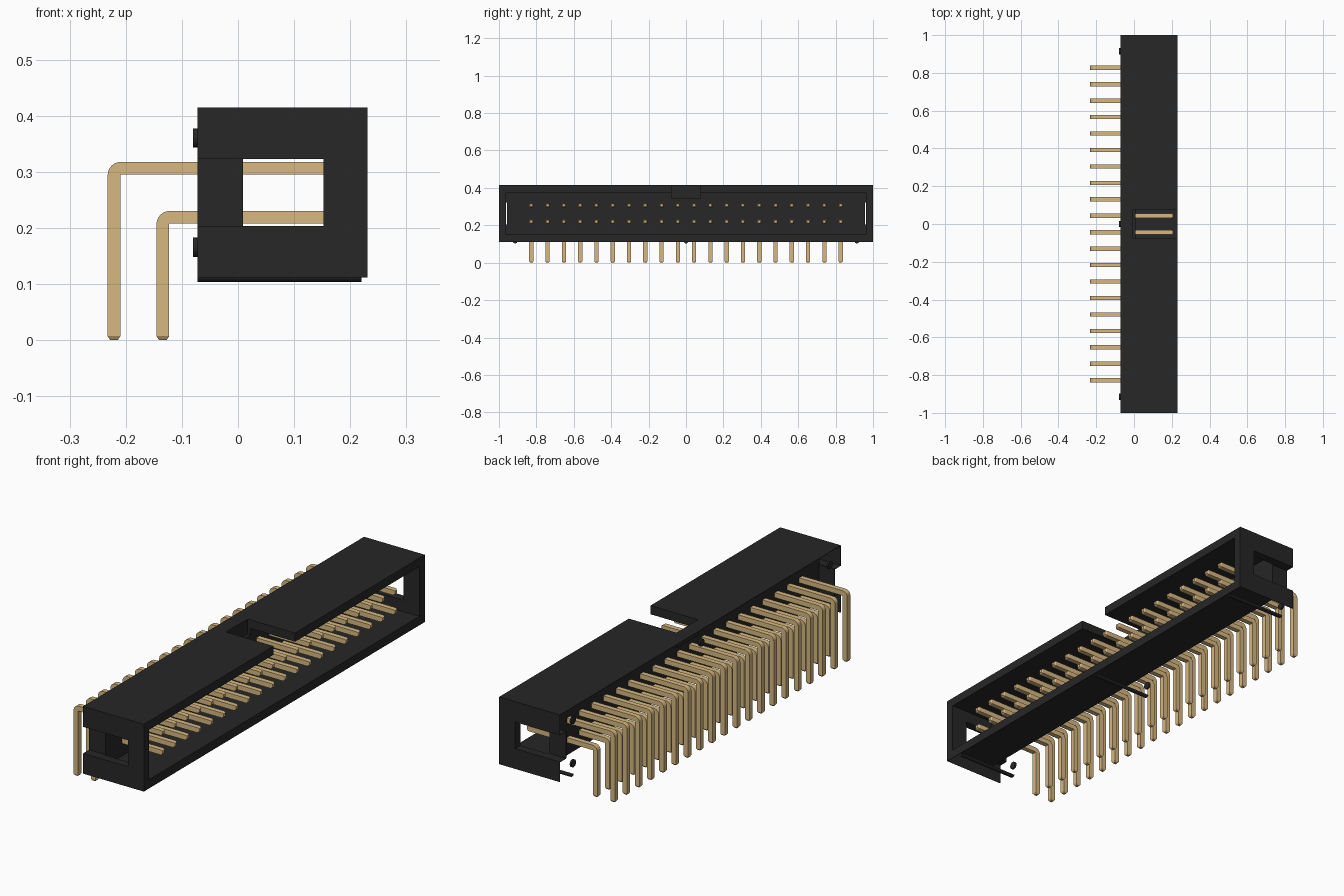
import bpy, bmesh, math
from mathutils import Vector

cube = bpy.data.objects.get("Cube")
if cube:
    bpy.data.objects.remove(cube, do_unlink=True)


def material(name, rgb, rough):
    m = bpy.data.materials.new(name)
    m.use_nodes = True
    m.diffuse_color = (*rgb, 1)
    bsdf = m.node_tree.nodes["Principled BSDF"]
    bsdf.inputs["Base Color"].default_value = (*rgb, 1)
    bsdf.inputs["Roughness"].default_value = rough
    return m


BLACK = material("black plastic", (0.020, 0.020, 0.020), 0.6)
GOLD = material("gold metal", (0.68, 0.48, 0.22), 0.5)


def add_object(name, mesh):
    ob = bpy.data.objects.new(name, mesh)
    bpy.context.collection.objects.link(ob)
    return ob


def finish(bm, name, mat):
    bmesh.ops.recalc_face_normals(bm, faces=bm.faces[:])
    mesh = bpy.data.meshes.new(name)
    bm.to_mesh(mesh)
    bm.free()
    mesh.materials.append(mat)
    return mesh


def prism(name, outline, axis, lo, hi):
    """Extrude a closed outline along x (yz points), y (xz points) or z (xy points)."""
    place = {"x": lambda a, b, t: (t, a, b),
             "y": lambda a, b, t: (a, t, b),
             "z": lambda a, b, t: (a, b, t)}[axis]
    bm = bmesh.new()
    face = bm.faces.new([bm.verts.new(place(a, b, lo)) for a, b in outline])
    ext = bmesh.ops.extrude_face_region(bm, geom=[face])
    verts = [g for g in ext["geom"] if isinstance(g, bmesh.types.BMVert)]
    bmesh.ops.translate(bm, verts=verts, vec=Vector(place(0, 0, hi - lo)))
    return add_object(name, finish(bm, name, BLACK))


def rect(a0, a1, b0, b1):
    return [(a0, b0), (a1, b0), (a1, b1), (a0, b1)]


def arc(cy, cz, ry, rz, a0, a1, n):
    angles = [math.radians(a0 + (a1 - a0) * i / n) for i in range(n + 1)]
    return [(cy + ry * math.cos(a), cz + rz * math.sin(a)) for a in angles]


# Main levels of the thin-skinned shroud, open at the rear and underneath
T = 0.002                       # skin thickness
X0, X1, WALL = -0.072, 0.231, 0.009        # rear edge, mouth, pin plate
Z0, FLOOR, ROOF, Z1 = 0.112, 0.152, 0.376, 0.415
SLOT0, SLOT1, SLOT_X = 0.203, 0.323, 0.152  # end slot bottom, top, front
IN, PANEL = 0.962, 0.957        # cavity ends, recessed slot panels
KEY, KEY_X, KEY_Z = 0.077, -0.006, 0.347    # polarising notch

# Outer skins: roof with key notch and the rim around the mouth
prism("roof", [(X0, -1), (X1, -1), (X1, -KEY), (KEY_X, -KEY), (KEY_X, KEY),
               (X1, KEY), (X1, 1), (X0, 1)], "z", Z1 - T, Z1)
prism("mouth_rim", [(KEY, Z1), (1, Z1), (1, Z0), (-1, Z0), (-1, Z1), (-KEY, Z1),
                    (-KEY, ROOF), (-IN, ROOF), (-IN, FLOOR), (IN, FLOOR), (IN, ROOF),
                    (KEY, ROOF)], "x", X1 - T, X1)

# Cavity skins: floor and pin plate, cut back beside the end slots
prism("cavity_floor", rect(WALL - T, X1, -IN, IN), "z", FLOOR - T, FLOOR)
half_plate = [(IN, FLOOR), (IN, SLOT0), (PANEL, SLOT0), (PANEL, SLOT1), (IN, SLOT1),
              (IN, ROOF), (KEY, ROOF), (KEY, KEY_Z)]
prism("pin_plate", half_plate + [(-y, z) for y, z in reversed(half_plate)],
      "x", WALL - T, WALL)

# Key notch pocket
prism("notch_back", rect(-KEY, KEY, KEY_Z, Z1), "x", KEY_X - T, KEY_X)
prism("notch_ledge", rect(KEY_X, WALL, -KEY, KEY), "z", KEY_Z - T, KEY_Z)
notch_side = [(KEY_X, KEY_Z), (WALL, KEY_Z), (WALL, ROOF), (X1, ROOF), (X1, Z1), (KEY_X, Z1)]


def c_outline(x0, x1, z0, z1):
    """Plate with a slot that opens towards its rear edge."""
    return [(x0, z0), (x1, z0), (x1, z1), (x0, z1), (x0, SLOT1),
            (SLOT_X, SLOT1), (SLOT_X, SLOT0), (x0, SLOT0)]


# Skins that repeat at both ends
for side, s in (("left", 1), ("right", -1)):
    def across(name, outline, y0, y1):
        prism(f"{name}_{side}", outline, "y", *sorted((s * y0, s * y1)))

    across("end_face", c_outline(X0, X1, Z0, Z1), 1 - T, 1)
    across("cavity_end", c_outline(WALL, X1, FLOOR, ROOF), IN, IN + T)
    across("slot_panel", rect(X0, WALL, SLOT0, SLOT1), PANEL - T, PANEL)
    across("notch_side", notch_side, KEY, KEY + T)
    prism("ceiling_" + side, rect(WALL - T, X1, s * KEY, s * IN), "z", ROOF, ROOF + T)
    ledge = [(X0, s * PANEL), (WALL, s * PANEL), (WALL, s * IN), (SLOT_X, s * IN),
             (SLOT_X, s), (X0, s)]
    prism("slot_sill_" + side, ledge, "z", SLOT0 - T, SLOT0)
    prism("slot_head_" + side, ledge, "z", SLOT1, SLOT1 + T)
    prism("slot_front_" + side, rect(s * IN, s, SLOT0, SLOT1), "x", SLOT_X, SLOT_X + T)

# Half-round stand-off ribs underneath and round pegs at the rear
for place, y in (("right", -0.914), ("centre", 0.0), ("left", 0.914)):
    prism("rib_" + place, arc(y, Z0, 0.012, 0.0085, 180, 360, 8), "x", X0, 0.22)
    for level, z in (("lower", 0.1655), ("upper", 0.3605)):
        prism(f"peg_{level}_{place}", arc(y, z, 0.017, 0.017, 0, 337.5, 15), "x", -0.08, X0)


def pin_mesh(name, x, z, w=0.0225, tip_x=0.208, taper=0.007):
    """Square right-angle pin: x, z are the centre lines of its two legs."""
    h, r = w / 2, 0.001                        # half width, inner bend radius
    t = 0.6 * h                                # half width at the tips
    cx, cz = x + h + r, z - h - r              # centre of the bend
    # each ring is (inner point, outer point, half width)
    rings = [((tip_x, z - t), (tip_x, z + t), t),
             ((tip_x - taper, z - h), (tip_x - taper, z + h), h)]
    for i in range(7):
        c, s = math.cos(math.radians(90 + 15 * i)), math.sin(math.radians(90 + 15 * i))
        rings.append(((cx + r * c, cz + r * s), (cx + (w + r) * c, cz + (w + r) * s), h))
    rings += [((x + h, taper), (x - h, taper), h), ((x + t, 0), (x - t, 0), t)]
    bm = bmesh.new()
    loops = []
    for (ix, iz), (ox, oz), d in rings:
        loops.append([bm.verts.new(p) for p in
                      ((ix, -d, iz), (ix, d, iz), (ox, d, oz), (ox, -d, oz))])
    for r0, r1 in zip(loops, loops[1:]):
        for k in range(4):
            n = (k + 1) % 4
            bm.faces.new((r0[k], r0[n], r1[n], r1[k]))
    bm.faces.new(loops[0])
    bm.faces.new(loops[-1])
    return finish(bm, name, GOLD)


# Two rows of twenty pins, sharing one mesh per row
for row, x, z in (("upper", -0.221, 0.3065), ("lower", -0.134, 0.219)):
    mesh = pin_mesh("pin_" + row, x, z)
    for i in range(20):
        pin = add_object(f"pin_{row}_{i + 1:02d}", mesh)
        pin.location.y = -0.827 + i * 1.654 / 19
